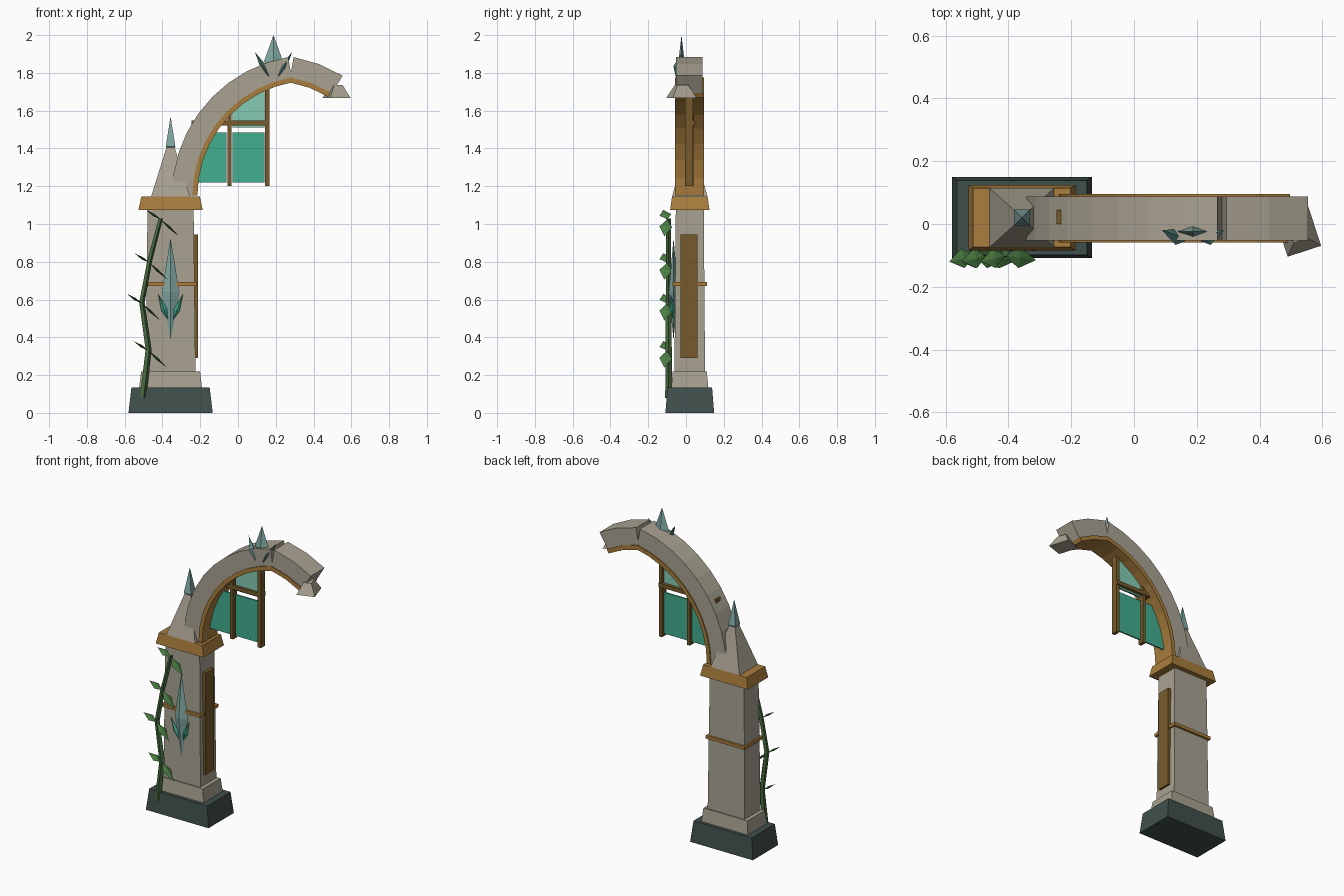
import bpy, math
from mathutils import Vector

if "Cube" in bpy.data.objects:
    bpy.data.objects.remove(bpy.data.objects["Cube"])


def material(name, hexcode):
    def lin(c):
        c /= 255
        return c / 12.92 if c <= 0.04045 else ((c + 0.055) / 1.055) ** 2.4
    m = bpy.data.materials.new(name)
    m.diffuse_color = [lin((hexcode >> s) & 255) for s in (16, 8, 0)] + [1]
    m.use_nodes = True
    m.node_tree.nodes["Principled BSDF"].inputs["Base Color"].default_value = m.diffuse_color
    return m


STONE = material("stone", 0xA8A291)
GOLD = material("gold", 0xA97D3D)
BRONZE = material("dark bronze", 0x775B2B)
SLATE = material("dark slate", 0x40504C)
GLASS = material("teal glass", 0x42AF90)
PALE = material("pale glass", 0x85CBB4)
VINE = material("vine green", 0x46683E)
LEAF = material("leaf green", 0x4C8044)
CRYSTAL = material("crystal", 0x80A8A2)
ACCENT = material("deep crystal", 0x5A8A84)

PX, CY = -0.357, 0.02        # pillar axis
AY = 0.018                   # arch centre plane
SPRING = 1.15                # height where the arch starts


def make(name, verts, faces, mat):
    me = bpy.data.meshes.new(name)
    me.from_pydata([tuple(v) for v in verts], [], faces)
    me.materials.append(mat)
    ob = bpy.data.objects.new(name, me)
    bpy.context.collection.objects.link(ob)
    # consistent outward normals
    bpy.context.view_layer.objects.active = ob
    ob.select_set(True)
    bpy.ops.object.mode_set(mode='EDIT')
    bpy.ops.mesh.select_all(action='SELECT')
    bpy.ops.mesh.normals_make_consistent(inside=False)
    bpy.ops.object.mode_set(mode='OBJECT')
    ob.select_set(False)
    return ob


def loft(name, rings, mat):
    """Closed skin over equal-length rings of points."""
    n = len(rings[0])
    verts = [p for r in rings for p in r]
    faces = [(k * n + i, k * n + (i + 1) % n, (k + 1) * n + (i + 1) % n, (k + 1) * n + i)
             for k in range(len(rings) - 1) for i in range(n)]
    faces += [tuple(range(n)), tuple(range(len(verts) - n, len(verts)))]
    return make(name, verts, faces, mat)


def frustum(name, x, y, z0, z1, b, t, mat, angle=0):
    """Tapered block; b and t are half sizes of the bottom and top."""
    ca, sa = math.cos(angle), math.sin(angle)
    def ring(h, z):
        pts = [(-h[0], -h[1]), (h[0], -h[1]), (h[0], h[1]), (-h[0], h[1])]
        return [(x + ca * p - sa * q, y + sa * p + ca * q, z) for p, q in pts]
    return loft(name, [ring(b, z0), ring(t, z1)], mat)


def box(name, x0, x1, y0, y1, z0, z1, mat):
    h = ((x1 - x0) / 2, (y1 - y0) / 2)
    return frustum(name, (x0 + x1) / 2, (y0 + y1) / 2, z0, z1, h, h, mat)


def shard(name, base, tip, wu, wv, frac, mat, u=(0, 1, 0)):
    """Four-sided double-pointed spike, widest at frac of its length."""
    base, tip = Vector(base), Vector(tip)
    d = (tip - base).normalized()
    u = Vector(u)
    u = (u - d * u.dot(d)).normalized()
    v = d.cross(u)
    c = base.lerp(tip, frac)
    verts = [base, c + u * wu, c + v * wv, c - u * wu, c - v * wv, tip]
    faces = [f for i in range(4) for f in ((0, 1 + i, 1 + (i + 1) % 4), (5, 1 + (i + 1) % 4, 1 + i))]
    return make(name, verts, faces, mat)


def arc(name, cx, a0, a1, n, r0, r1, hy, mat):
    """Curved beam with a rectangular section."""
    rings = []
    for i in range(n + 1):
        a = math.radians(a0 + (a1 - a0) * i / n)
        rings.append([(cx + r * math.cos(a), AY + y, SPRING + r * math.sin(a))
                      for r, y in ((r0, -hy), (r1, -hy), (r1, hy), (r0, hy))])
    return loft(name, rings, mat)


def pane(name, outline, mat):
    return loft(name, [[(x, CY + y, z) for x, z in outline] for y in (-0.005, 0.005)], mat)


# Pillar
frustum("base", PX, CY, 0, 0.135, (0.223, 0.129), (0.207, 0.118), SLATE)
frustum("plinth", PX, CY, 0.135, 0.22, (0.166, 0.098), (0.156, 0.09), STONE)
frustum("shaft", PX, CY, 0.22, 1.08, (0.132, 0.081), (0.122, 0.074), STONE)
frustum("band", PX, CY, 0.673, 0.693, (0.138, 0.092), (0.138, 0.092), GOLD)
frustum("capital", PX, CY, 1.075, 1.145, (0.17, 0.104), (0.155, 0.094), GOLD)
frustum("pillar_cap", PX, CY, 1.145, 1.41, (0.103, 0.094), (0.02, 0.02), STONE)
shard("finial", (PX, CY, 1.37), (PX, CY, 1.57), 0.036, 0.036, 0.2, CRYSTAL, (1, 1, 0))
box("side_panel", -0.245, -0.213, -0.028, 0.06, 0.29, 0.945, BRONZE)

# Broken pointed arch: long left limb and short right limb, with gold lining
for part, r0, r1, hy, mat in (("arch", 0.63, 0.745, 0.07, STONE), ("lining", 0.61, 0.636, 0.077, GOLD)):
    arc(part + "_left", 0.395, 180, 100, 9, r0, r1, hy, mat)
    arc(part + "_right", 0.165, 80, 58.5, 2, r0, r1, hy, mat)
frustum("broken_chunk", 0.522, -0.024, 1.668, 1.735, (0.056, 0.066), (0.024, 0.03), STONE, math.radians(18))

# Window frame and glass
box("mullion_inner", -0.056, -0.035, 0, 0.04, 1.2, 1.60, BRONZE)
box("mullion_outer", 0.144, 0.166, -0.005, 0.038, 1.2, 1.735, BRONZE)
box("transom", -0.247, 0.166, 0, 0.045, 1.522, 1.547, BRONZE)


def arch_x(z):
    return 0.395 - math.sqrt(0.62 ** 2 - (z - SPRING) ** 2)


def arch_z(x):
    return SPRING + math.sqrt(0.62 ** 2 - (x - 0.395) ** 2)


side = [1.22 + 0.265 * i / 5 for i in range(6)]
pane("glass_left", [(arch_x(z), z) for z in side] + [(-0.06, 1.485), (-0.06, 1.22)], GLASS)
pane("glass_right", [(-0.03, 1.22), (0.14, 1.22), (0.14, 1.485), (-0.03, 1.485)], GLASS)
top = [-0.03 + 0.17 * i / 4 for i in range(5)]
pane("glass_upper", [(x, arch_z(x)) for x in top] + [(0.14, 1.512), (-0.03, 1.512)], PALE)

# Crystals on the pillar front and on the arch crown
shard("pillar_crystal", (PX, -0.066, 0.385), (PX, -0.066, 0.925), 0.026, 0.047, 0.47, CRYSTAL)
shard("crown_crystal", (0.188, -0.024, 1.77), (0.188, -0.024, 2.0), 0.016, 0.05, 0.4, CRYSTAL)
for s, label in ((-1, "left"), (1, "right")):
    shard("pillar_shard_" + label, (PX + s * 0.012, -0.068, 0.49), (PX + s * 0.066, -0.08, 0.63),
          0.014, 0.016, 0.4, GLASS)
    shard("crown_shard_" + label, (0.188 + s * 0.024, -0.055, 1.78), (0.188 + s * 0.098, -0.02, 1.91),
          0.026, 0.017, 0.4, ACCENT)

# Climbing vine with paired leaves
path = [(-0.505, 0.08), (-0.475, 0.335), (-0.51, 0.585), (-0.47, 0.8), (-0.41, 1.03)]
rings = []
for i, (x, z) in enumerate(path):
    r = 0.019 - 0.0015 * i
    rings.append([(x + r * math.cos(k * math.tau / 5), -0.092 + r * math.sin(k * math.tau / 5), z)
                  for k in range(5)])
loft("vine_stem", rings, VINE)
for i, (x, z) in enumerate(path[1:]):
    shard(f"leaf_left_{i}", (x, -0.1, z - 0.005), (x - 0.078, -0.12, z + 0.045), 0.032, 0.007, 0.45, LEAF)
    shard(f"leaf_right_{i}", (x, -0.1, z - 0.005), (x + 0.098, -0.115, z - 0.095), 0.034, 0.007, 0.45, LEAF)
